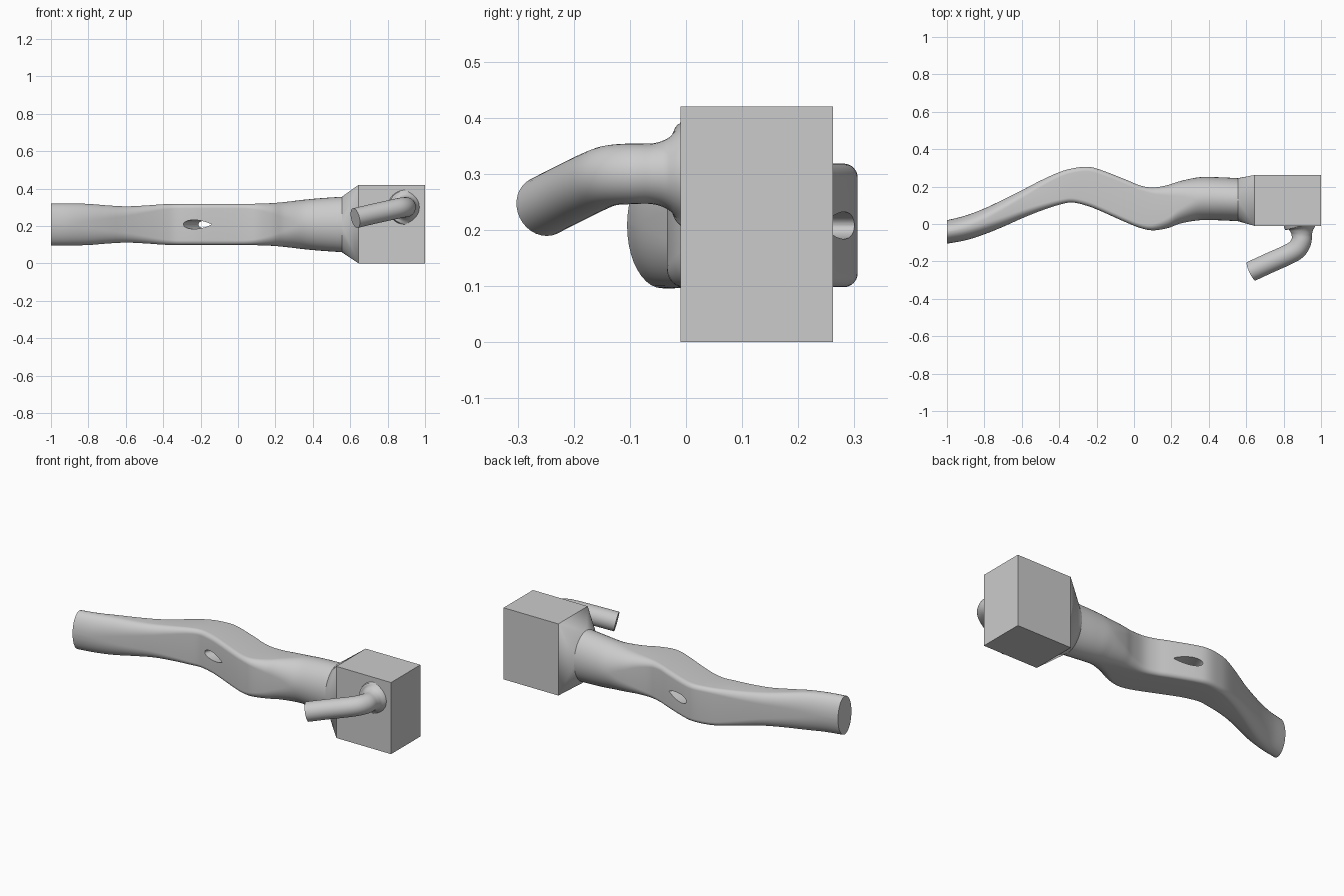
import bpy, bmesh, math
from mathutils import Vector

if "Cube" in bpy.data.objects:
    bpy.data.objects.remove(bpy.data.objects["Cube"], do_unlink=True)

grey = bpy.data.materials.new("plain grey")
grey.use_nodes = True
COLOUR = (0.6, 0.6, 0.6, 1)
grey.diffuse_color = COLOUR
grey.node_tree.nodes["Principled BSDF"].inputs["Base Color"].default_value = COLOUR

MID_Z = 0.208
BOX_MIN, BOX_MAX = Vector((0.645, -0.01, 0)), Vector((1, 0.262, 0.42))


def loft(name, rings, caps=True, smooth=True):
    """Skin a list of equal-length closed rings."""
    bm = bmesh.new()
    rows = [[bm.verts.new(p) for p in ring] for ring in rings]
    n = len(rows[0])
    for a, b in zip(rows, rows[1:]):
        for i in range(n):
            j = (i + 1) % n
            bm.faces.new((a[i], a[j], b[j], b[i]))
    if caps:
        bm.faces.new(rows[0])
        bm.faces.new(rows[-1])
    bmesh.ops.remove_doubles(bm, verts=bm.verts, dist=1e-5)
    bmesh.ops.recalc_face_normals(bm, faces=bm.faces)
    mesh = bpy.data.meshes.new(name)
    bm.to_mesh(mesh)
    bm.free()
    mesh.materials.append(grey)
    obj = bpy.data.objects.new(name, mesh)
    bpy.context.collection.objects.link(obj)
    if smooth:
        shade(obj)
    return obj


def shade(obj):
    bpy.ops.object.select_all(action="DESELECT")
    obj.select_set(True)
    bpy.context.view_layer.objects.active = obj
    bpy.ops.object.shade_smooth_by_angle(angle=math.radians(35))


def smooth_rows(rows, steps):
    """Catmull-Rom interpolation through rows of numbers."""
    rows = [Vector(r) for r in rows]
    pts = [rows[0] * 2 - rows[1]] + rows + [rows[-1] * 2 - rows[-2]]
    out = []
    for a, b, c, d in zip(pts, pts[1:], pts[2:], pts[3:]):
        for s in range(steps):
            t = s / steps
            out.append((b * 2 + (c - a) * t + (a * 2 - b * 5 + c * 4 - d) * t**2
                        + (b * 3 - a - c * 3 + d) * t**3) / 2)
    return out + [rows[-1]]


def section(x, y0, y1, z0, z1, roundness, corner=0.025, seg=10):
    """Rounded rectangle (0) to ellipse (1) in the plane of constant x."""
    hy, hz = (y1 - y0) / 2, (z1 - z0) / 2
    f = min(max(roundness, 0), 1)
    ry, rz = corner + (hy - corner) * f, corner + (hz - corner) * f
    ring = []
    for k, (sy, sz) in enumerate(((1, 1), (-1, 1), (-1, -1), (1, -1))):
        for i in range(seg + 1):
            a = (k + i / seg) * math.pi / 2
            ring.append((x, (y0 + y1) / 2 + sy * (hy - ry) + ry * math.cos(a),
                         (z0 + z1) / 2 + sz * (hz - rz) + rz * math.sin(a)))
    return ring


# Winding duct: x, front y, back y, half height, roundness
stations = [
    (-1, -.105, .02, .112, 1), (-.9, -.087, .045, .112, .95),
    (-.8, -.055, .083, .11, .8), (-.7, -.015, .13, .102, .6),
    (-.6, .03, .18, .097, .4), (-.5, .07, .232, .101, .2),
    (-.4, .103, .277, .108, .05), (-.33, .115, .297, .11, 0),
    (-.25, .097, .306, .11, 0), (-.18, .07, .29, .11, 0),
    (-.05, .012, .24, .11, 0), (.03, -.02, .207, .11, 0),
    (.1, -.034, .195, .111, .1), (.18, -.022, .208, .114, .35),
    (.25, .003, .23, .12, .65), (.35, .02, .25, .132, 1),
    (.45, .02, .25, .141, 1), (.555, .015, .245, .148, 1)]
duct_rings = [section(x, y0, y1, MID_Z - h, MID_Z + h, f)
              for x, y0, y1, h, f in smooth_rows(stations, 5)]
duct = loft("duct", duct_rings, smooth=False)

# Teardrop hole through the straight stretch of the duct
outline = []
for i in range(48):
    a = math.tau * i / 48
    x = 0.075 * math.cos(a)
    outline.append(Vector((x - 0.215, 0.084 - 0.4 * x,
                           MID_Z + 0.03 * math.sin(a) * math.sin(a / 2) ** 0.8)))
axis = Vector((0.42, 1, 0))
cutter = loft("hole_cutter", [[p + axis * t for p in outline] for t in (-0.1, 0.32)],
              smooth=False)
cutter.hide_render = True
cut = duct.modifiers.new("hole", "BOOLEAN")
cut.operation, cut.solver, cut.object = "DIFFERENCE", "EXACT", cutter
bpy.ops.object.select_all(action="DESELECT")
duct.select_set(True)
bpy.context.view_layer.objects.active = duct
bpy.ops.object.modifier_apply(modifier=cut.name)
bpy.data.objects.remove(cutter, do_unlink=True)
shade(duct)

# Transition from the round duct to the box
box_ring = section(BOX_MIN.x, BOX_MIN.y, BOX_MAX.y, BOX_MIN.z, BOX_MAX.z, 0, corner=0)
loft("transition", [duct_rings[-1], box_ring], caps=False)

# Box
far_ring = [(BOX_MAX.x, y, z) for _, y, z in box_ring]
loft("box", [box_ring, far_ring], smooth=False)

# Bent inlet pipe with a flared root: x, y, z, radius
path = smooth_rows([
    (.893, -.01, .3, .092), (.895, -.02, .3, .075), (.896, -.035, .3, .062),
    (.897, -.06, .3, .054), (.894, -.095, .3, .054), (.87, -.135, .297, .054),
    (.82, -.165, .286, .054), (.72, -.21, .264, .054), (.627, -.253, .242, .054)], 5)
pipe_rings = []
for i, p in enumerate(path):
    tangent = (path[min(i + 1, len(path) - 1)] - path[max(i - 1, 0)]).to_3d().normalized()
    if i == 0:
        tangent = Vector((0, -1, 0))
    side = tangent.cross(Vector((0, 0, 1))).normalized()
    up = side.cross(tangent)
    pipe_rings.append([p.to_3d() + (side * math.cos(a) + up * math.sin(a)) * p[3]
                       for a in (math.tau * k / 32 for k in range(32))])
loft("inlet_pipe", pipe_rings)
